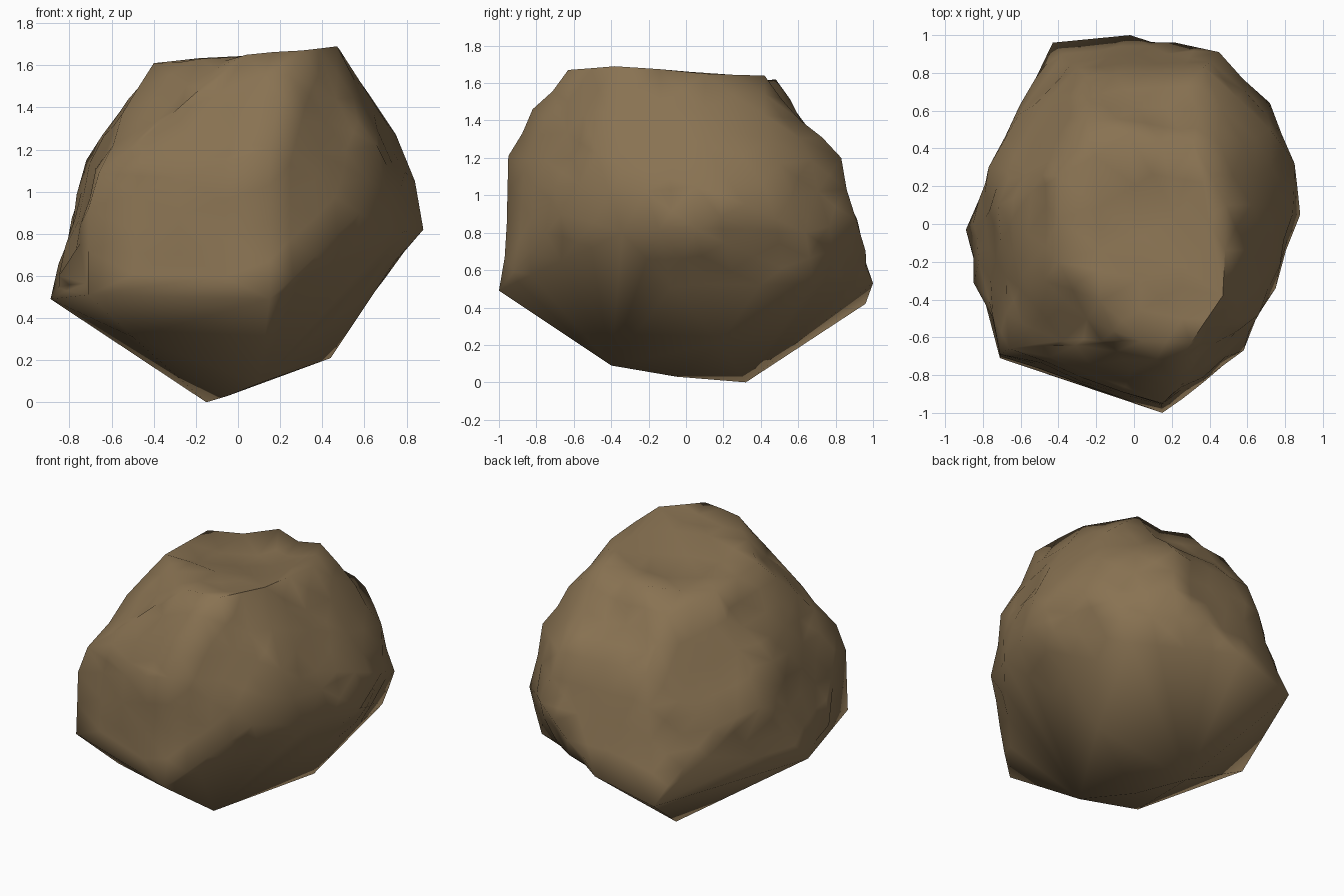
import bpy, bmesh, random
from math import radians
from mathutils import Vector

if "Cube" in bpy.data.objects:
    bpy.data.objects.remove(bpy.data.objects["Cube"])

random.seed(4)

# Main corners of the rock, from the underside up to the flat crown
corners = [Vector(c) for c in (
    (-.15, .32, 0), (-.05, -.05, .03), (.1, -.4, .09), (.44, .18, .21), (-.5, -.56, .31),
    (-.89, -.03, .49), (-.71, -.71, .51), (.15, -1, .49), (-.43, .96, .42), (-.02, 1, .53),
    (.6, .68, .53), (-.85, -.31, .6),
    (.88, .05, .82), (.72, .64, .8), (.45, .91, .87), (.58, -.67, .9), (.75, -.34, .8),
    (-.71, -.69, .92), (-.61, .58, .85), (-.77, .3, .93),
    (.85, .32, .95), (.84, .05, 1.05), (-.66, -.66, 1.09), (-.72, .1, 1.15),
    (.15, -.95, 1.21), (.37, .83, 1.2), (-.25, .78, 1.2), (.72, .5, 1.17), (.75, .1, 1.27),
    (.66, -.48, 1.22), (-.38, -.62, 1.34), (-.55, -.4, 1.37), (.58, .42, 1.43),
    (.62, .17, 1.44), (.2, -.82, 1.46), (-.25, .55, 1.5),
    (.47, -.38, 1.69), (.3, -.63, 1.67), (.04, -.62, 1.65), (.49, .1, 1.65),
    (.32, .42, 1.64), (-.03, .48, 1.62), (-.4, .25, 1.6), (-.4, -.2, 1.61),
)]

# Stretch a skin over the corners
bm = bmesh.new()
for c in corners:
    bm.verts.new(c)
bmesh.ops.convex_hull(bm, input=bm.verts)
loose = [v for v in bm.verts if not v.link_faces]
bmesh.ops.delete(bm, geom=loose, context='VERTS')
bmesh.ops.triangulate(bm, faces=bm.faces)

# Break the upper faces into smaller facets
for longest in (.3, .26):
    upper = [e for e in bm.edges
             if sum(v.co.z for v in e.verts) / 2 > .5 and e.calc_length() > longest]
    bmesh.ops.subdivide_edges(bm, edges=upper, cuts=1)
    bmesh.ops.triangulate(bm, faces=bm.faces)
bmesh.ops.recalc_face_normals(bm, faces=bm.faces)
bm.normal_update()

# Hollow the crown, back shoulder and left front side; the corners stay put
dents = (((0, .12, 1.65), .4, .08), ((.15, .6, 1.48), .25, .07), ((-.8, -.5, .6), .22, .06))
for v in bm.verts:
    if min((v.co - c).length for c in corners) < .01:
        continue
    push = random.uniform(-.022, .006)
    for centre, radius, depth in dents:
        push -= depth * max(0, 1 - (v.co - Vector(centre)).length / radius)
    v.co += v.normal * push

for f in bm.faces:
    f.smooth = True
mesh = bpy.data.meshes.new("boulder")
bm.to_mesh(mesh)
bm.free()

boulder = bpy.data.objects.new("boulder", mesh)
bpy.context.collection.objects.link(boulder)
stone = bpy.data.materials.new("brown_stone")
stone.diffuse_color = (.25, .17, .085, 1)
stone.use_nodes = True
stone.node_tree.nodes["Principled BSDF"].inputs["Base Color"].default_value = stone.diffuse_color
mesh.materials.append(stone)

# Soft shading with only the hardest edges kept
bpy.context.view_layer.objects.active = boulder
boulder.select_set(True)
bpy.ops.object.shade_smooth_by_angle(angle=radians(75))
